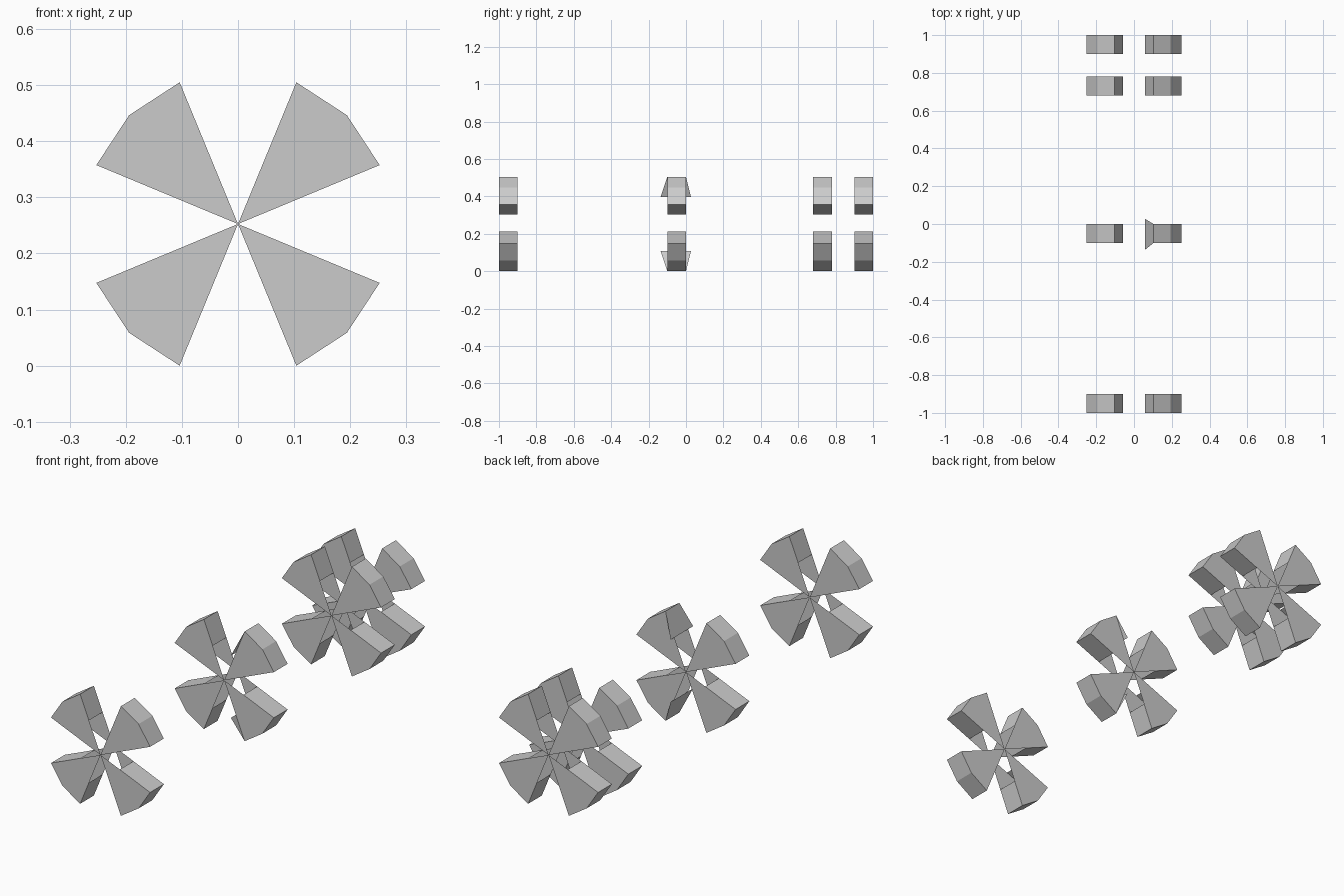
import bpy, bmesh

if "Cube" in bpy.data.objects:
    bpy.data.objects.remove(bpy.data.objects["Cube"])

HUB_Z = 0.2525
DEPTH = 0.1
# Upper right blade, relative to the hub: upright corner, rim corner, level corner
UPRIGHT, RIM, LEVEL = (0.104, 0.2525), (0.194, 0.194), (0.2525, 0.105)


def toward_hub(p, x):
    """Point on the line hub -> p at the given x."""
    return (x, p[1] * x / p[0])


def add_wheel(name, y0, flared=False):
    bm = bmesh.new()
    y1 = y0 + DEPTH

    for sx in (-1, 1):
        for sz in (-1, 1):
            def face(pts, outward):
                f = bm.faces.new([bm.verts.new((sx * x, y, HUB_Z + sz * z)) for x, y, z in pts])
                f.normal_update()
                n = (outward[0] * sx, outward[1], outward[2] * sz)
                if sum(a * b for a, b in zip(f.normal, n)) < 0:
                    f.normal_flip()

            def wall(a, b, outward, spread0=0.0, spread1=0.0):
                # b end may be splayed beyond the blade depth
                face([(a[0], y0, a[1]), (a[0], y1, a[1]),
                      (b[0], y1 + spread1, b[1]), (b[0], y0 - spread0, b[1])], outward)

            # Front and back plates run all the way into the hub
            for y, d in ((y0, -1), (y1, 1)):
                face([(x, y, z) for x, z in ((0, 0), UPRIGHT, RIM, LEVEL)], (0, d, 0))
            # Rim walls
            wall(UPRIGHT, RIM, (1, 0, 1))
            wall(RIM, LEVEL, (1, 0, 1))
            # Side walls stop short of the hub, leaving it open
            splay = (0.036, 0.027) if flared and sx > 0 else (0, 0)
            wall(UPRIGHT, toward_hub(UPRIGHT, 0.059), (-1, 0, 0.4), *splay)
            wall(LEVEL, toward_hub(LEVEL, 0.122 if sz > 0 else 0.098), (0.4, 0, -1))

    bmesh.ops.remove_doubles(bm, verts=bm.verts, dist=0.0005)
    mesh = bpy.data.meshes.new(name)
    bm.to_mesh(mesh)
    bm.free()
    bpy.context.collection.objects.link(bpy.data.objects.new(name, mesh))


add_wheel("front_bladed_wheel", -1.0)
add_wheel("middle_bladed_wheel", -0.1, flared=True)
add_wheel("inner_rear_bladed_wheel", 0.68)
add_wheel("rear_bladed_wheel", 0.9)
